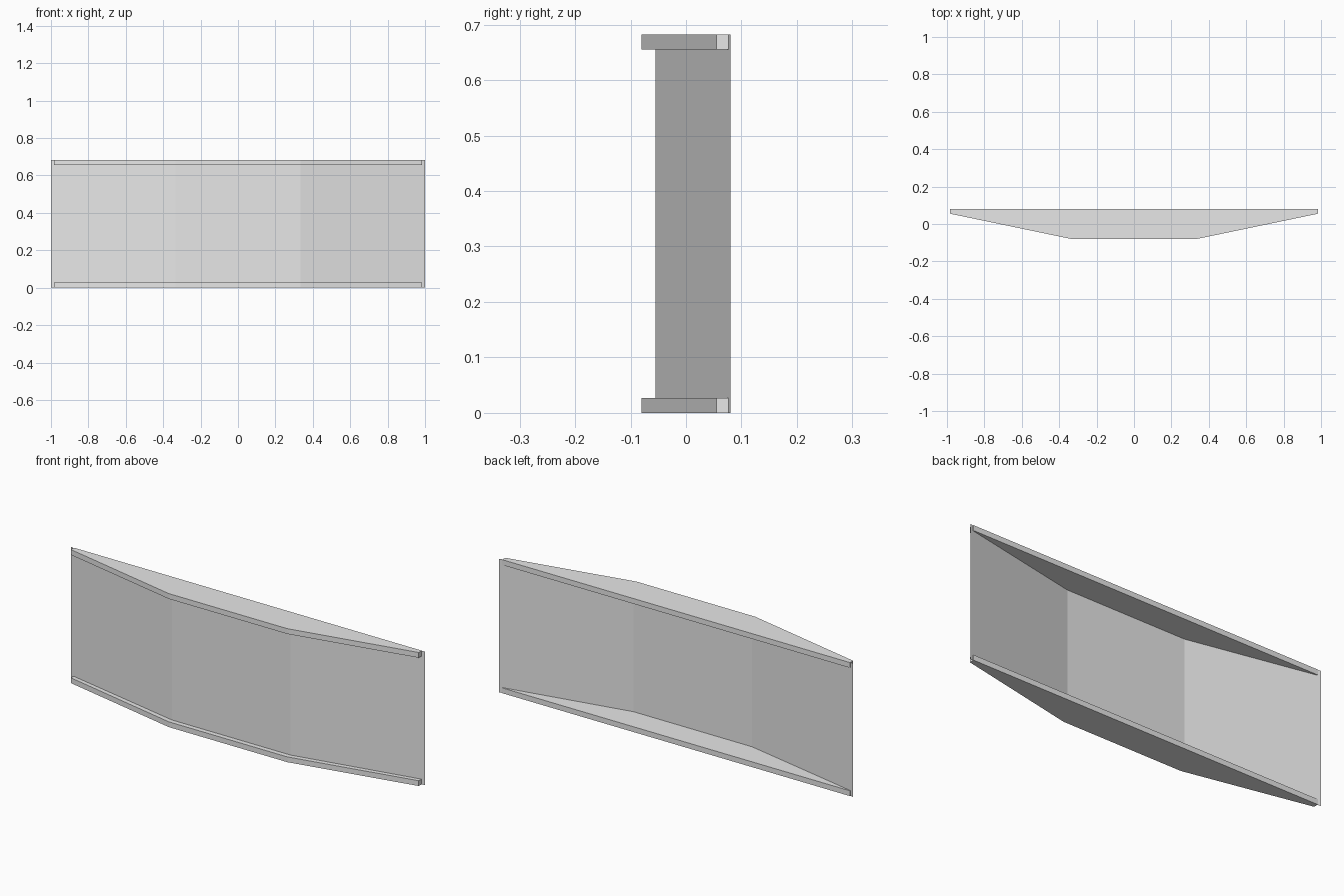
import bpy
import bmesh

cube = bpy.data.objects.get("Cube")
if cube:
    bpy.data.objects.remove(cube, do_unlink=True)

HEIGHT = 0.682
RIM = 0.027      # thickness of the top and bottom plates
BACK = 0.08      # y of the rear edge
FOLD = 0.335     # x of the vertical folds

grey = bpy.data.materials.new("plain grey")
grey.use_nodes = True
grey.diffuse_color = (0.8, 0.8, 0.8, 1)
grey.node_tree.nodes["Principled BSDF"].inputs["Base Color"].default_value = (0.8, 0.8, 0.8, 1)


def finish(name, bm):
    mesh = bpy.data.meshes.new(name)
    bm.to_mesh(mesh)
    bm.free()
    mesh.materials.append(grey)
    obj = bpy.data.objects.new(name, mesh)
    bpy.context.collection.objects.link(obj)
    return obj


def mirrored(half):
    """Complete a left-to-right outline from its right half."""
    return [(-x, y) for x, y in reversed(half)] + half


def plate(name, z):
    """Flat plate with bevelled front corners."""
    outline = mirrored([(FOLD, -BACK), (0.983, 0.055), (0.983, BACK)])
    bm = bmesh.new()
    face = bm.faces.new([bm.verts.new((x, y, z)) for x, y in outline])
    ext = bmesh.ops.extrude_face_region(bm, geom=[face], use_keep_orig=True)
    top = [v for v in ext["geom"] if isinstance(v, bmesh.types.BMVert)]
    bmesh.ops.translate(bm, verts=top, vec=(0, 0, RIM))
    bmesh.ops.recalc_face_normals(bm, faces=bm.faces)
    return finish(name, bm)


def folded_panel(name):
    """Thin upright sheet folded twice, running the full height."""
    path = mirrored([(FOLD, -0.055), (1.0, BACK)])
    bm = bmesh.new()
    low = [bm.verts.new((x, y, 0)) for x, y in path]
    high = [bm.verts.new((x, y, HEIGHT)) for x, y in path]
    for i in range(len(path) - 1):
        bm.faces.new((low[i], low[i + 1], high[i + 1], high[i]))
    return finish(name, bm)


# Panel with a plate at each end of its height
folded_panel("front_panel")
plate("bottom_plate", 0)
plate("top_plate", HEIGHT - RIM)
